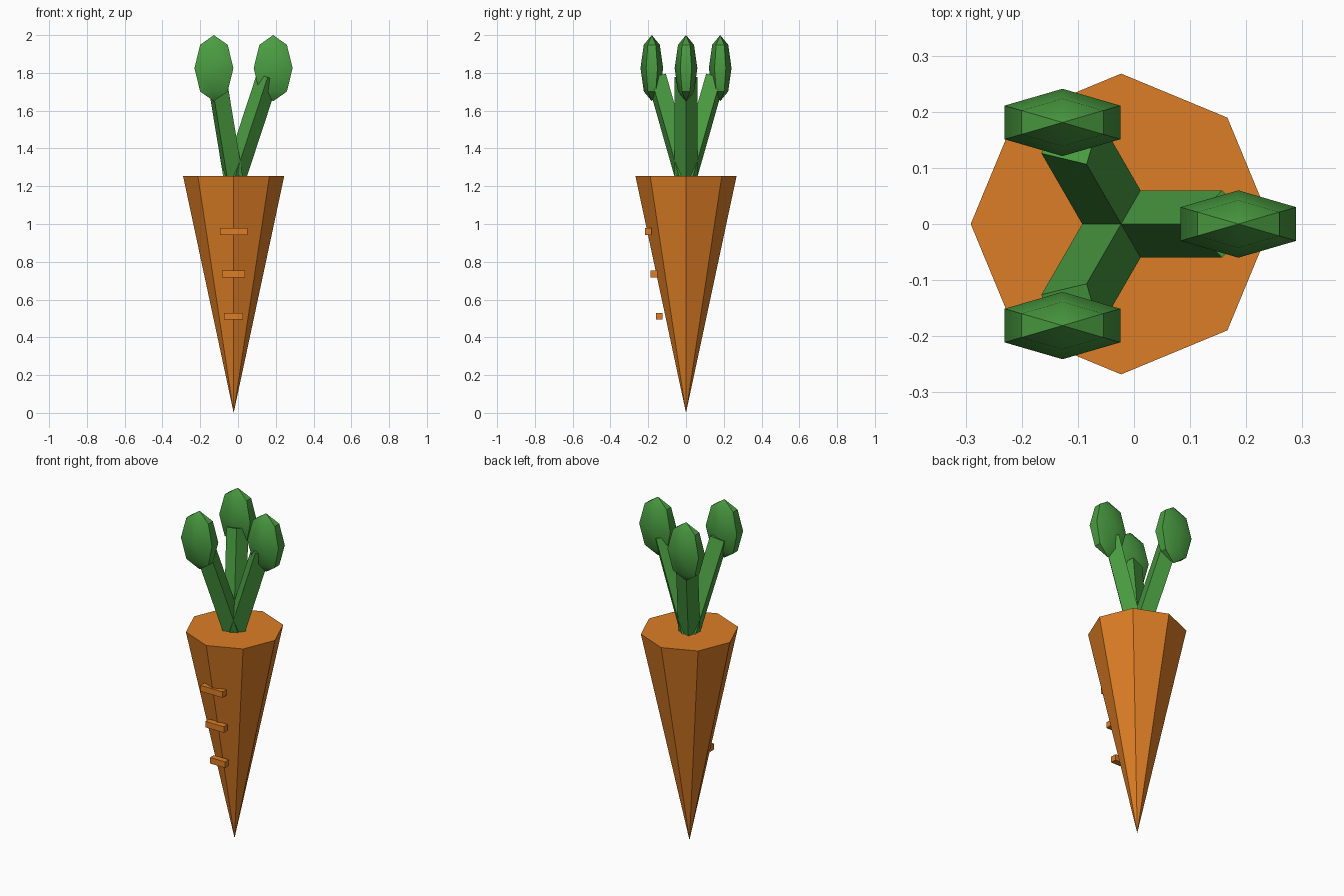
import bpy
from math import radians, sin, cos, pi
from mathutils import Matrix, Vector

if "Cube" in bpy.data.objects:
    bpy.data.objects.remove(bpy.data.objects["Cube"])


def material(name, rgb):
    m = bpy.data.materials.new(name)
    m.use_nodes = True
    m.diffuse_color = (*rgb, 1)
    m.node_tree.nodes["Principled BSDF"].inputs["Base Color"].default_value = (*rgb, 1)
    return m


orange = material("carrot orange", (0.72, 0.207, 0.019))
green = material("leaf green", (0.068, 0.335, 0.053))
AXIS_X = -0.023
CROWN_Z = 1.255


def finish(name, mat):
    ob = bpy.context.object
    ob.name = name
    ob.data.materials.append(mat)
    bpy.ops.object.transform_apply(location=True, rotation=True, scale=True)
    return ob


# Root: eight-sided cone, tip down
bpy.ops.mesh.primitive_cone_add(vertices=8, radius1=0, radius2=0.268, depth=CROWN_Z,
                                location=(AXIS_X, 0, CROWN_Z / 2))
root = finish("root", orange)
root.data.transform(Matrix.Translation((-AXIS_X, 0, 0)))
if max(v.co.x for v in root.data.vertices) < 0.26:
    root.data.transform(Matrix.Rotation(pi / 8, 4, "Z"))
root.data.transform(Matrix.Translation((AXIS_X, 0, 0)))

# Raised ridges on the front
for i, (y, z, width) in enumerate([(-0.2, 0.96, 0.146), (-0.17, 0.736, 0.122), (-0.142, 0.512, 0.1)]):
    bpy.ops.mesh.primitive_cube_add(size=1, location=(AXIS_X, y, z))
    bpy.context.object.scale = (width, 0.036, 0.036)
    finish(f"ridge_{i + 1}", orange)

# Three leaning square stems, each with a flattened leaf
tilt = radians(18.2)
length = 0.62
for i in range(3):
    turn = i * 2 * pi / 3
    spin = Matrix.Rotation(turn, 4, "Z")
    base = Matrix.Translation((AXIS_X, 0, 0)) @ spin

    bpy.ops.mesh.primitive_cylinder_add(vertices=4, radius=0.06, depth=length)
    stem = finish(f"stem_{i + 1}", green)
    lean = Matrix.Rotation(tilt, 4, "Y")
    top = Vector((0.18, 0, 1.777))
    middle = top - Vector((sin(tilt), 0, cos(tilt))) * length / 2
    stem.data.transform(base @ Matrix.Translation(middle) @ lean)

    bpy.ops.mesh.primitive_uv_sphere_add(segments=6, ring_count=4, radius=1)
    leaf = finish(f"leaf_{i + 1}", green)
    # Keep one pair of sphere corners pointing along y
    if max(v.co.y for v in leaf.data.vertices) < 0.95:
        leaf.data.transform(Matrix.Rotation(pi / 2, 4, "Z"))
    centre = base @ Vector((0.209, 0, 1.825))
    leaf.data.transform(Matrix.Translation(centre) @ Matrix.Diagonal((0.119, 0.06, 0.175, 1)))
    bpy.ops.object.shade_smooth_by_angle(angle=radians(40))
